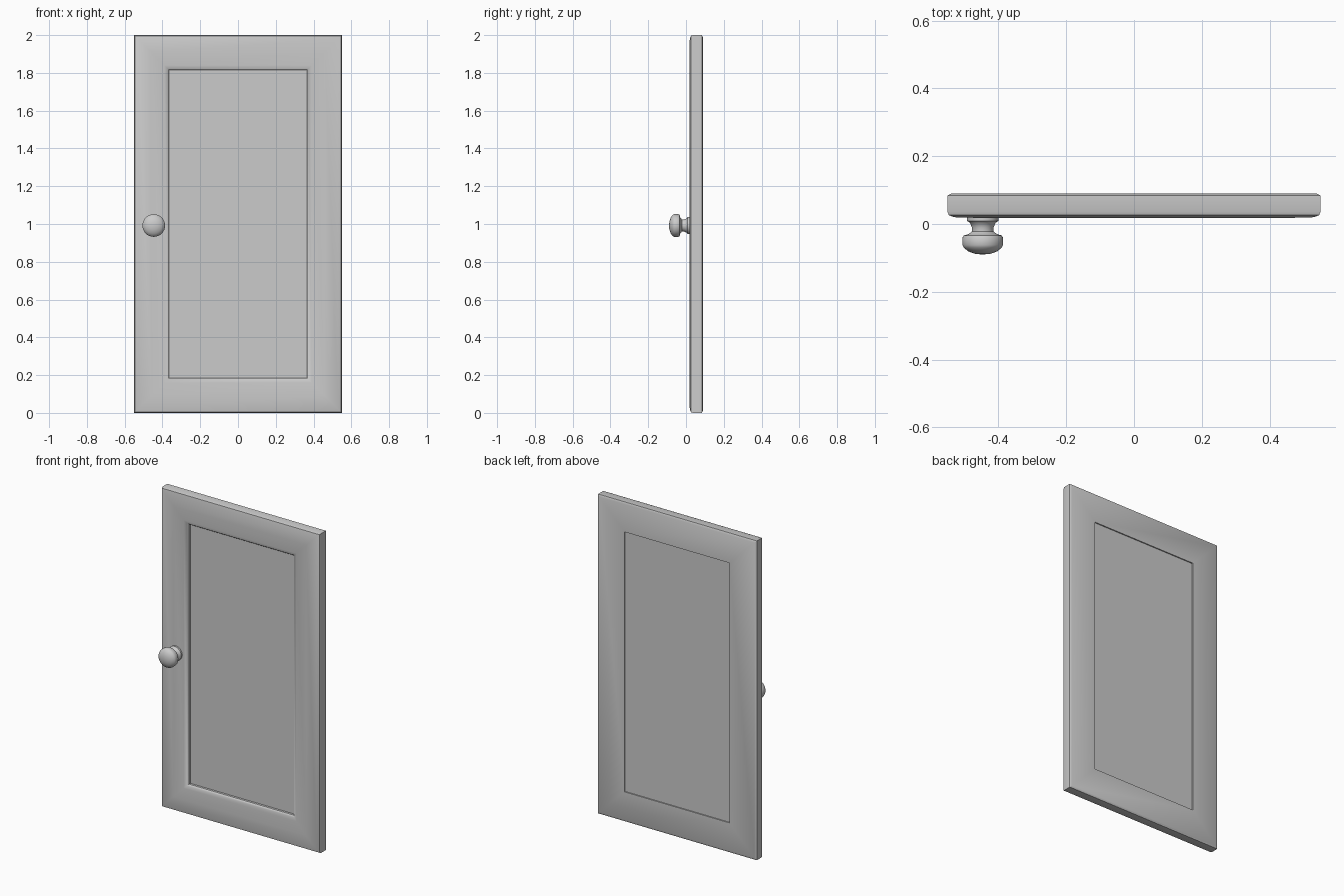
import bpy, bmesh, math

cube = bpy.data.objects.get("Cube")
if cube:
    bpy.data.objects.remove(cube, do_unlink=True)

GREY = (0.6, 0.6, 0.6, 1)
mat = bpy.data.materials.new("light_grey")
mat.use_nodes = True
mat.diffuse_color = GREY
mat.node_tree.nodes["Principled BSDF"].inputs["Base Color"].default_value = GREY


def finish(bm, name, angle):
    bmesh.ops.recalc_face_normals(bm, faces=bm.faces)
    mesh = bpy.data.meshes.new(name)
    bm.to_mesh(mesh)
    bm.free()
    mesh.materials.append(mat)
    obj = bpy.data.objects.new(name, mesh)
    bpy.context.collection.objects.link(obj)
    bpy.ops.object.select_all(action='DESELECT')
    obj.select_set(True)
    bpy.context.view_layer.objects.active = obj
    bpy.ops.object.shade_smooth_by_angle(angle=math.radians(angle))
    return obj


def bridge(bm, a, b):
    n = len(a)
    for i in range(n):
        j = (i + 1) % n
        bm.faces.new((a[i], a[j], b[j], b[i]))


HALF_W, HALF_H = 0.55, 1.0

# Mitred door frame: moulding profile (inset, depth) swept round a rectangle
profile = [(0, 0.036), (0.004, 0.026), (0.02, 0.02), (0.09, 0.018),
           (0.16, 0.02), (0.178, 0.026), (0.186, 0.036), (0.186, 0.089),
           (0.012, 0.09), (0, 0.084)]
bm = bmesh.new()
loops = []
for inset, y in profile:
    w, h = HALF_W - inset, HALF_H - inset
    loops.append([bm.verts.new((sx * w, y, HALF_H + sz * h))
                  for sx, sz in ((-1, -1), (1, -1), (1, 1), (-1, 1))])
for k, loop in enumerate(loops):
    bridge(bm, loop, loops[(k + 1) % len(loops)])
finish(bm, "door_frame", 35)

# Recessed centre panel
bm = bmesh.new()
bmesh.ops.create_cube(bm, size=1)
for v in bm.verts:
    v.co.x *= 0.735
    v.co.y = 0.066 + v.co.y * 0.032
    v.co.z = 1.0 + v.co.z * 1.635
finish(bm, "door_panel", 30)

# Turned knob: (radius, depth) profile revolved about the y axis
knob = [(0.046, 0.025), (0.046, 0.009), (0.038, 0.004), (0.032, -0.01),
        (0.032, -0.022), (0.042, -0.03), (0.056, -0.034), (0.06, -0.04),
        (0.06, -0.062), (0.056, -0.07), (0.042, -0.081), (0.022, -0.088)]
SIDES = 32
bm = bmesh.new()
rings = []
for r, y in knob:
    rings.append([bm.verts.new((-0.446 + r * math.cos(math.tau * i / SIDES), y,
                                0.992 + r * math.sin(math.tau * i / SIDES)))
                  for i in range(SIDES)])
for a, b in zip(rings, rings[1:]):
    bridge(bm, a, b)
tip = bm.verts.new((-0.446, -0.09, 0.992))
for i in range(SIDES):
    bm.faces.new((rings[-1][i], rings[-1][(i + 1) % SIDES], tip))
bm.faces.new(rings[0])
finish(bm, "door_knob", 40)
